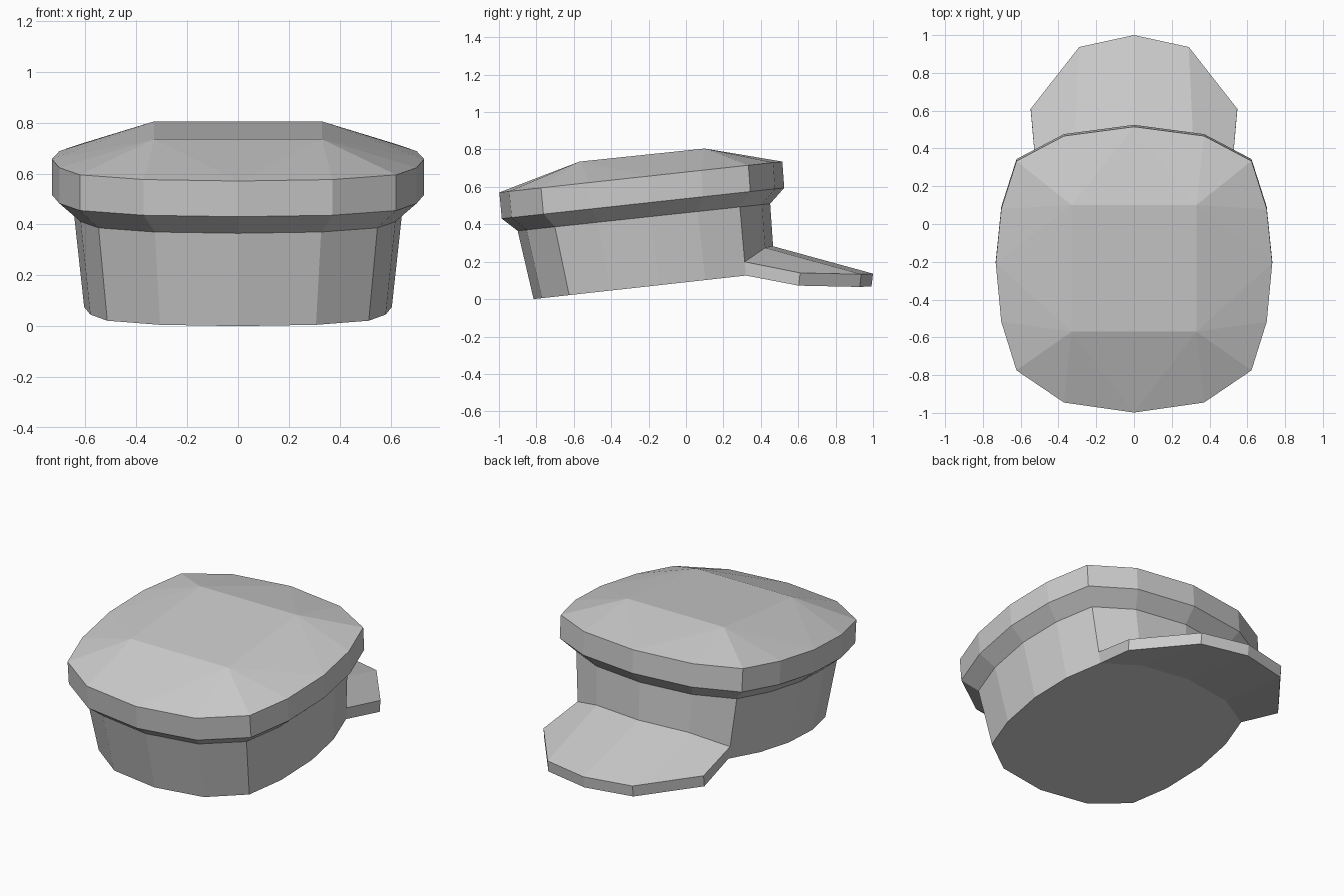
import bpy, bmesh
from mathutils import Vector

if "Cube" in bpy.data.objects:
    bpy.data.objects.remove(bpy.data.objects["Cube"])

# Half outline of the cap, back to front, as fractions of half width / half length
HALF = [(0, -1), (.507, -.93), (.85, -.705), (.96, -.365), (1, .045),
        (.96, .425), (.85, .76), (.507, .935), (0, 1)]
OUTLINE = HALF + [(-x, y) for x, y in reversed(HALF[1:-1])]


def ring(width, y_mid, length, z_mid, slope):
    """Tilted 16-sided ring."""
    return [Vector((x * width, y_mid + y * length, z_mid + y * length * slope))
            for x, y in OUTLINE]


def bridge(bm, a, b, closed=True):
    n = len(a)
    for i in range(n if closed else n - 1):
        j = (i + 1) % n
        bm.faces.new((a[i], a[j], b[j], b[i]))


def add(bm, points):
    return [bm.verts.new(p) for p in points]


def finish(bm, name):
    bmesh.ops.recalc_face_normals(bm, faces=bm.faces)
    mesh = bpy.data.meshes.new(name)
    bm.to_mesh(mesh)
    bm.free()
    obj = bpy.data.objects.new(name, mesh)
    bpy.context.collection.objects.link(obj)


rim_top = ring(.732, -.2415, .7565, .653, .109)
rim_low = ring(.732, -.23, .755, .5125, .109)
band_top = ring(.645, -.225, .675, .4375, .1075)
band_low = ring(.605, -.17, .645, .0716, .111)

# Crown: overhanging rim with a faceted top
bm = bmesh.new()
a, b, c = add(bm, band_top), add(bm, rim_low), add(bm, rim_top)
bridge(bm, a, b)
bridge(bm, b, c)
# top plate corners: right back, right front, left front, left back
plate = add(bm, [(.33, -.57, .735), (.33, .10, .805),
                 (-.33, .10, .805), (-.33, -.57, .735)])
bm.faces.new(plate)
for k, corner in enumerate(plate):
    for i in range(4 * k, 4 * k + 4):
        bm.faces.new((c[i], c[(i + 1) % 16], corner))
    bm.faces.new((c[4 * k], corner, plate[k - 1]))
finish(bm, "crown")

# Head band with closed underside
bm = bmesh.new()
a, b = add(bm, band_low), add(bm, band_top)
bridge(bm, a, b)
bm.faces.new(a)
finish(bm, "band")

# Visor: sits against the five front band points
idx = [6, 7, 8, 9, 10]
rise = [.2, .37, .38, .37, .2]
inner_low = [band_low[i] for i in idx]
inner_top = [band_low[i].lerp(band_top[i], t) for i, t in zip(idx, rise)]
edge = [(.547, .61, .14), (.29, .937, .133), (0, 1.0, .136),
        (-.29, .937, .133), (-.547, .61, .14)]
edge_low = [(x, y - .008, z - .068) for x, y, z in edge]
bm = bmesh.new()
rows = [add(bm, r) for r in (inner_top, edge, edge_low, inner_low)]
for r, s in zip(rows, rows[1:]):
    bridge(bm, r, s, closed=False)
for end in (0, -1):
    bm.faces.new([r[end] for r in rows])
finish(bm, "visor")
